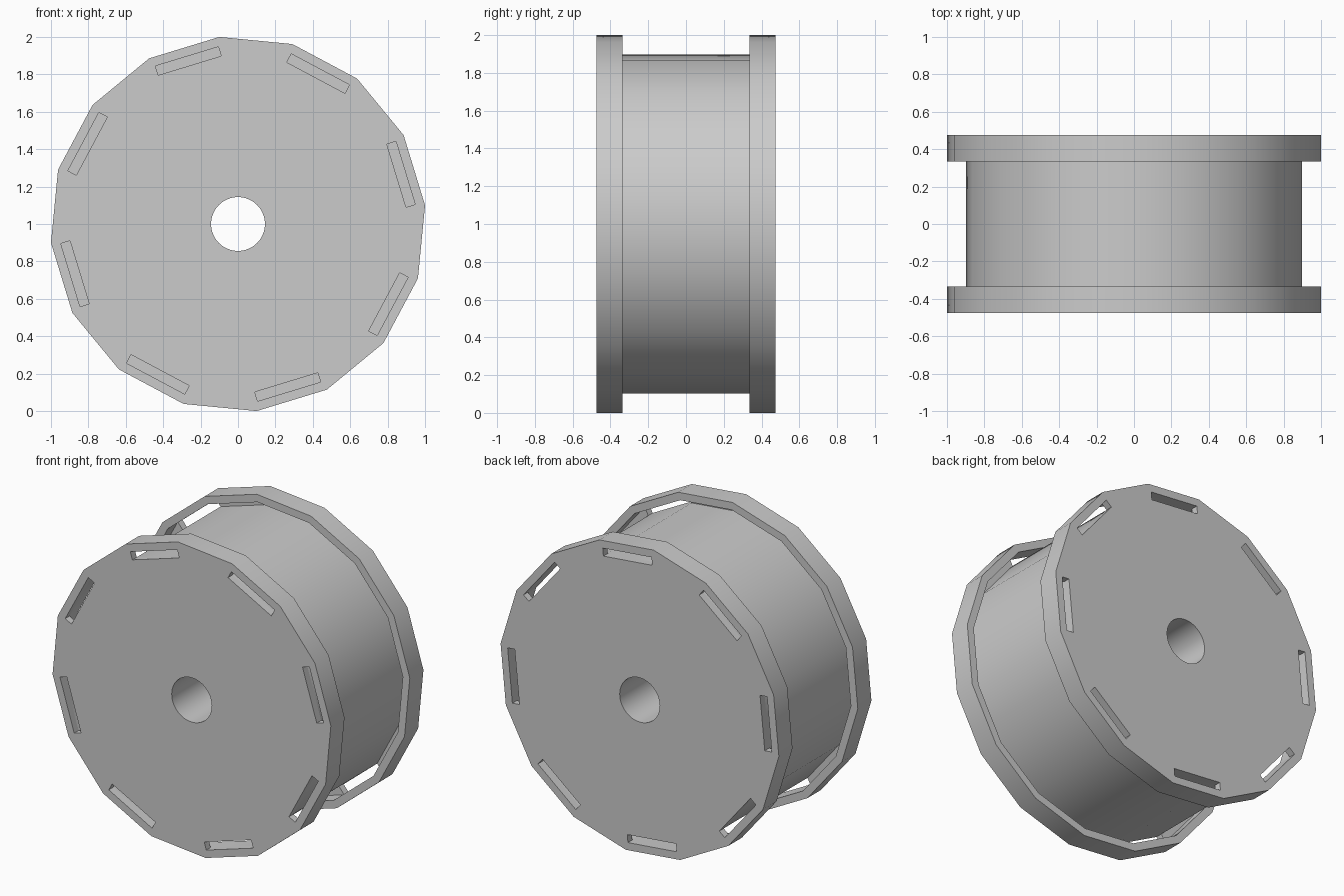
import bpy, bmesh, math

cube = bpy.data.objects.get("Cube")
if cube:
    bpy.data.objects.remove(cube, do_unlink=True)

SIDES = 16
TURN = math.radians(5.7)            # angle of the first corner
STEP = math.tau / SIDES
APOTHEM = math.cos(STEP / 2)
RIM_R = 1 / math.cos(TURN)
GROOVE_R = 0.955
DRUM_R = 0.903
HOLE_R = 0.144
OUTER_Y, INNER_Y, CAP_Y = 0.475, 0.335, 0.43

grey = bpy.data.materials.new("plain grey")
grey.use_nodes = True
grey.diffuse_color = (0.6, 0.6, 0.6, 1)
grey.node_tree.nodes["Principled BSDF"].inputs["Base Color"].default_value = (0.6, 0.6, 0.6, 1)


def add_prism(bm, outline, y0, y1):
    """Extrude an outline of (x, z) points from y0 to y1."""
    face = bm.faces.new([bm.verts.new((x, y0, z)) for x, z in outline])
    moved = bmesh.ops.extrude_face_region(bm, geom=[face])["geom"]
    verts = [v for v in moved if isinstance(v, bmesh.types.BMVert)]
    bmesh.ops.translate(bm, verts=verts, vec=(0, y1 - y0, 0))


def make(name, outlines, y0, y1):
    bm = bmesh.new()
    for outline in outlines:
        add_prism(bm, outline, y0, y1)
    bmesh.ops.recalc_face_normals(bm, faces=bm.faces)
    mesh = bpy.data.meshes.new(name)
    bm.to_mesh(mesh)
    bm.free()
    obj = bpy.data.objects.new(name, mesh)
    bpy.context.collection.objects.link(obj)
    mesh.materials.append(grey)
    return obj


def ring(radius, sides=SIDES, turn=TURN):
    return [(radius * math.cos(turn + i * math.tau / sides),
             1 + radius * math.sin(turn + i * math.tau / sides)) for i in range(sides)]


def slot(angle):
    """Rectangle lying along one drum side, up to the groove's outer wall."""
    half = DRUM_R * math.sin(STEP / 2)
    near, far = DRUM_R * APOTHEM, GROOVE_R * APOTHEM
    c, s = math.cos(angle), math.sin(angle)
    return [(r * c - t * s, 1 + r * s + t * c)
            for r, t in ((near, -half), (far, -half), (far, half), (near, half))]


def cut(obj, cutter):
    cutter.hide_render = True
    bpy.context.view_layer.objects.active = obj
    mod = obj.modifiers.new("cut", "BOOLEAN")
    mod.operation = "DIFFERENCE"
    mod.solver = "EXACT"
    mod.object = cutter
    bpy.ops.object.modifier_apply(modifier=mod.name)
    bpy.data.objects.remove(cutter, do_unlink=True)


def smooth(obj):
    bpy.ops.object.select_all(action="DESELECT")
    obj.select_set(True)
    bpy.context.view_layer.objects.active = obj
    bpy.ops.object.shade_smooth_by_angle(angle=math.radians(30))


# Drum with the axle hole
drum = make("drum", [ring(DRUM_R)], -CAP_Y, CAP_Y)
cut(drum, make("hole_cutter", [ring(HOLE_R, 48, 0)], -1, 1))
smooth(drum)

# Flanges: grooved on the inside, slotted on every other side, staggered front to back
for name, side, shift in (("front_flange", -1, 0.5), ("back_flange", 1, 1.5)):
    flange = make(name, [ring(RIM_R)], side * INNER_Y, side * OUTER_Y)
    cut(flange, make("groove_cutter", [ring(GROOVE_R)], side * 0.2, side * CAP_Y))
    slots = [slot(TURN + (shift + 2 * i) * STEP) for i in range(SIDES // 2)]
    cut(flange, make("slot_cutter", slots, side * 0.3, side * 0.6))
    cut(flange, make("hole_cutter", [ring(HOLE_R, 48, 0)], -1, 1))
    smooth(flange)
